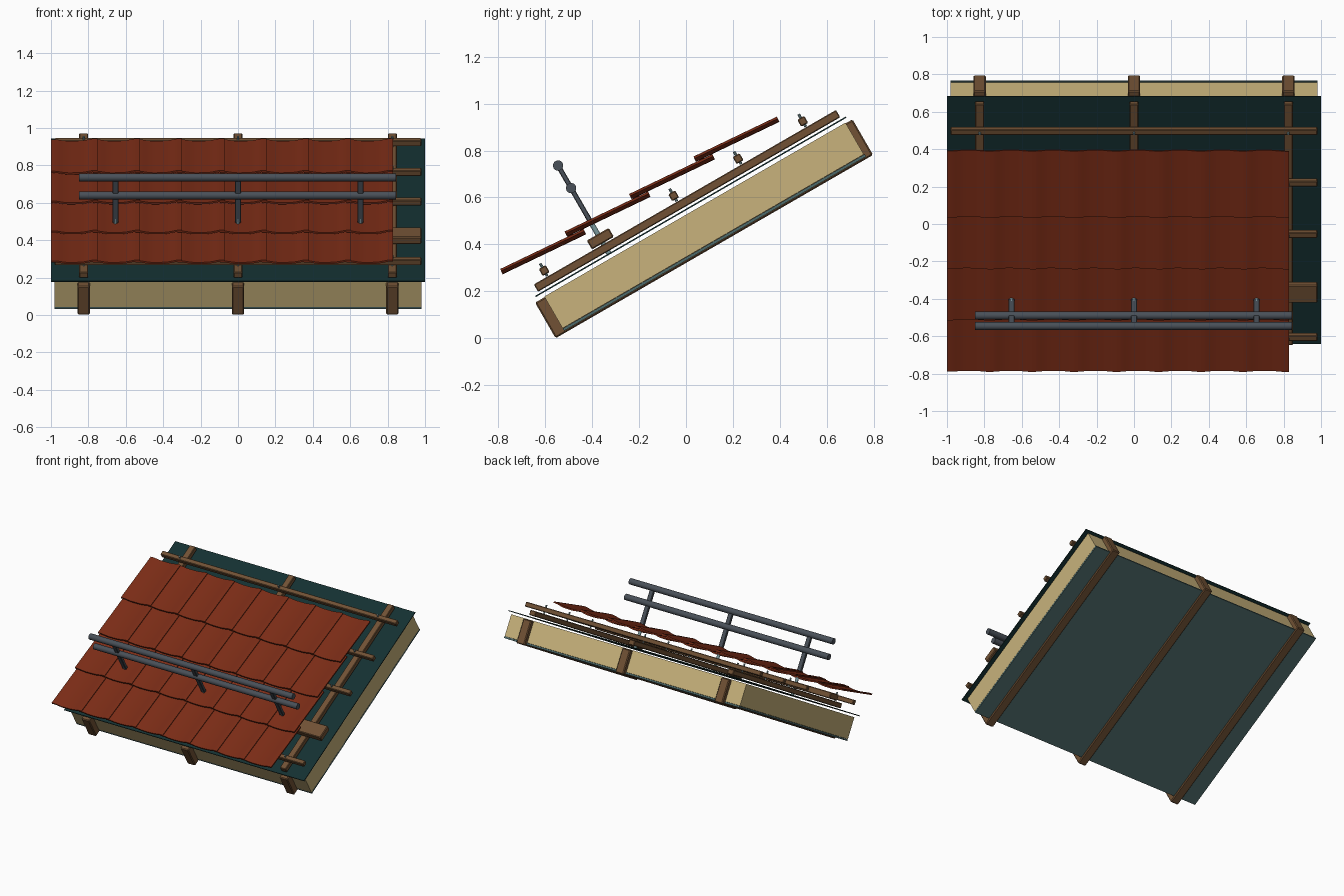
import bpy, bmesh, math
from mathutils import Matrix, Vector

if "Cube" in bpy.data.objects:
    bpy.data.objects.remove(bpy.data.objects["Cube"])

PITCH = math.radians(30)
ROOF = Matrix.Rotation(PITCH, 4, 'X')      # local axes: x across, y up the slope, z outward


def material(name, rgb):
    m = bpy.data.materials.new(name)
    m.diffuse_color = (*rgb, 1)
    m.use_nodes = True
    m.node_tree.nodes["Principled BSDF"].inputs["Base Color"].default_value = m.diffuse_color
    return m


WOOD = material("brown_wood", (0.165, 0.083, 0.035))
INSUL = material("straw_insulation", (0.58, 0.45, 0.20))
DARK = material("dark_green_membrane", (0.007, 0.030, 0.031))
TEAL = material("grey_green_sheet", (0.075, 0.145, 0.145))
TILE = material("brick_red_tile", (0.195, 0.025, 0.008))
STEEL = material("slate_grey_metal", (0.066, 0.080, 0.098))
BOLT = material("pale_teal_metal", (0.20, 0.32, 0.34))


def finish(name, bm, mat, matrix=ROOF, smooth=False):
    bmesh.ops.recalc_face_normals(bm, faces=bm.faces)
    me = bpy.data.meshes.new(name)
    bm.to_mesh(me)
    bm.free()
    me.materials.append(mat)
    ob = bpy.data.objects.new(name, me)
    bpy.context.collection.objects.link(ob)
    ob.matrix_world = matrix
    if smooth:
        bpy.ops.object.select_all(action='DESELECT')
        ob.select_set(True)
        bpy.context.view_layer.objects.active = ob
        bpy.ops.object.shade_smooth_by_angle(angle=math.radians(35))
    return ob


def box(name, mat, x, s, n, bevel=0.0):
    """Box on the slope from (min, max) ranges."""
    bm = bmesh.new()
    size = [b - a for a, b in (x, s, n)]
    mid = [(a + b) / 2 for a, b in (x, s, n)]
    bmesh.ops.create_cube(bm, size=1, matrix=Matrix.Translation(mid) @ Matrix.Diagonal((*size, 1)))
    if bevel:
        bmesh.ops.bevel(bm, geom=bm.edges[:], offset=bevel, segments=1, affect='EDGES')
    return finish(name, bm, mat)


def rod(name, mat, a, b, r, sides=16):
    """Cylinder on the slope between two points."""
    a, b = Vector(a), Vector(b)
    rot = (b - a).to_track_quat('Z', 'Y').to_matrix().to_4x4()
    bm = bmesh.new()
    bmesh.ops.create_cone(bm, cap_ends=True, segments=sides, radius1=r, radius2=r,
                          depth=(b - a).length, matrix=Matrix.Translation((a + b) / 2) @ rot)
    return finish(name, bm, mat, smooth=True)


def around(c, w):
    return (c - w / 2, c + w / 2)


# Rafters and counter battens
BAYS = (-0.825, 0.0, 0.825)
for i, x in enumerate(BAYS):
    box(f"rafter_{i}", WOOD, around(x, 0.066), (-0.481, 1.081), (0.278, 0.453), 0.006)
    box(f"counter_batten_{i}", WOOD, around(x, 0.048), (-0.447, 1.04), (0.487, 0.523), 0.004)

# Insulation, inner sheet and outer membrane
box("insulation", INSUL, (-0.98, 0.98), (-0.434, 1.048), (0.300, 0.456))
box("inner_sheet", TEAL, (-0.98, 0.98), (-0.434, 1.052), (0.287, 0.299))
box("outer_membrane", DARK, (-1, 1), (-0.466, 1.062), (0.472, 0.478))

# Horizontal tile battens with fixing pins
for i, s in enumerate((-0.379, 0.258, 0.575, 0.893)):
    box(f"tile_batten_{i}", WOOD, (-0.98, 0.98), around(s, 0.034), around(0.552, 0.034), 0.004)
    for j, x in enumerate(BAYS):
        rod(f"batten_pin_{i}_{j}", BOLT, (x, s, 0.525), (x, s, 0.587), 0.006, 8)

# Wide board carrying the guard rail
GUARD_S = -0.104
box("guard_board", WOOD, (-0.98, 0.98), around(GUARD_S, 0.108), (0.528, 0.572), 0.005)

# Guard rail: screws, posts and two tubes
for i, x in enumerate((-0.655, 0, 0.655)):
    rod(f"guard_screw_{i}", BOLT, (x, GUARD_S, 0.475), (x, GUARD_S, 0.66), 0.011, 12)
    box(f"guard_post_{i}", STEEL, around(x, 0.034), around(GUARD_S, 0.021), (0.635, 0.91), 0.003)
for i, n in enumerate((0.799, 0.91)):
    rod(f"guard_tube_{i}", STEEL, (-0.85, GUARD_S, n), (0.845, GUARD_S, n), 0.022, 20)

# Interlocking roof tiles
STEP, WIDTH, LENGTH, THICK = 0.2257, 0.25, 0.394, 0.010
TILT = math.radians(25.6)


def crest(t):
    wave = 0.5 + 0.5 * math.cos(2 * math.pi * (t - 0.0125) / STEP)
    return -0.004 + 0.012 * wave ** 2 + 0.006 * t / WIDTH


def tile_row(name, y, z):
    """One row of tiles, each a closed wavy slab whose right edge laps the next."""
    bm = bmesh.new()
    steps = 16
    for col in range(8):
        ts = [WIDTH * k / steps for k in range(steps + 1)]
        ring = [(t, crest(t)) for t in ts] + [(t, crest(t) - THICK) for t in reversed(ts)]
        lower = [bm.verts.new((-1 + col * STEP + t, 0, h)) for t, h in ring]
        upper = [bm.verts.new((-1 + col * STEP + t, LENGTH, h)) for t, h in ring]
        count = len(ring)
        for k in range(count):
            m = (k + 1) % count
            bm.faces.new((lower[k], lower[m], upper[m], upper[k]))
        for k in range(steps):
            for end in (lower, upper):
                bm.faces.new((end[k], end[k + 1], end[count - 2 - k], end[count - 1 - k]))
    place = Matrix.Translation((0, y, z)) @ Matrix.Rotation(TILT, 4, 'X')
    finish(name, bm, TILE, place, smooth=True)


for r in range(4):
    tile_row(f"tile_row_{r}", -0.786 + 0.2745 * r, 0.283 + 0.1597 * r)
